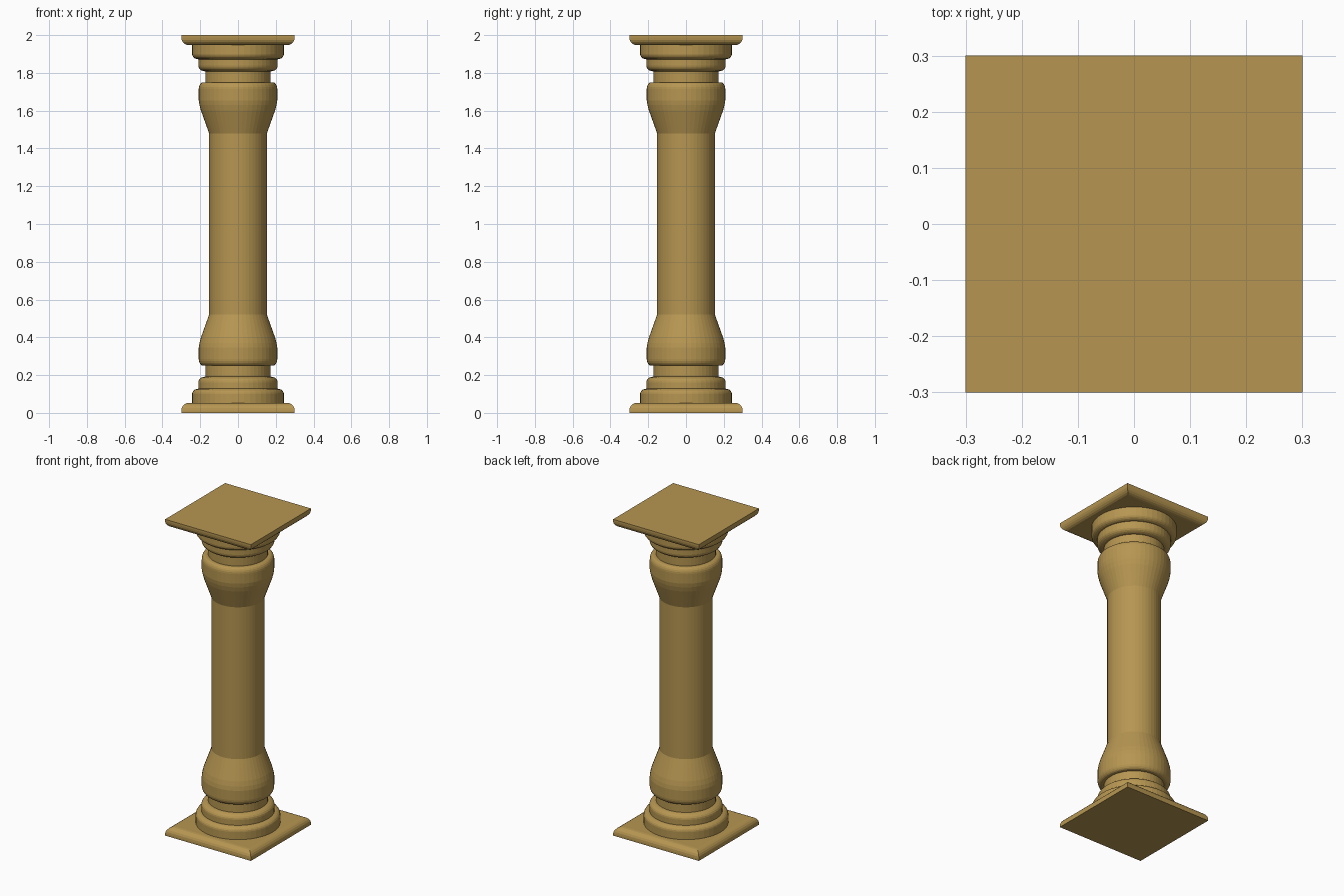
import bpy, bmesh, math

cube = bpy.data.objects.get("Cube")
if cube:
    bpy.data.objects.remove(cube, do_unlink=True)

HEIGHT = 2.0

stone = bpy.data.materials.new("sandstone")
stone.use_nodes = True
colour = (0.47, 0.305, 0.083, 1)
stone.diffuse_color = colour
stone.node_tree.nodes["Principled BSDF"].inputs["Base Color"].default_value = colour


def arc(r0, z0, r1, z1, steps=5):
    """Quarter round from a vertical side at (r0, z0) to a flat edge at (r1, z1)."""
    angles = [math.pi / 2 * i / steps for i in range(steps + 1)]
    return [(r1 + (r0 - r1) * math.cos(a), z0 + (z1 - z0) * math.sin(a)) for a in angles]


def turned(name, profile, sides=48, flip=False):
    """Capped solid from (radius, height) points; four sides give a square slab."""
    square = sides == 4
    scale = math.sqrt(2) if square else 1
    turn = math.pi / 4 if square else 0
    bm = bmesh.new()
    rings = []
    for r, z in profile:
        z = HEIGHT - z if flip else z
        ring = []
        for i in range(sides):
            a = turn + math.tau * i / sides
            ring.append(bm.verts.new((r * scale * math.cos(a), r * scale * math.sin(a), z)))
        rings.append(ring)
    for low, high in zip(rings, rings[1:]):
        for i in range(sides):
            j = (i + 1) % sides
            bm.faces.new((low[i], low[j], high[j], high[i]))
    bm.faces.new(rings[0])
    bm.faces.new(rings[-1])
    bmesh.ops.recalc_face_normals(bm, faces=bm.faces)
    mesh = bpy.data.meshes.new(name)
    bm.to_mesh(mesh)
    bm.free()
    mesh.materials.append(stone)
    obj = bpy.data.objects.new(name, mesh)
    bpy.context.collection.objects.link(obj)


# Mouldings, measured outwards from either end of the column
slab = [(0.3, 0)] + arc(0.3, 0.012, 0.26, 0.053)
wide_ring = [(0.243, 0.05)] + arc(0.243, 0.1, 0.21, 0.128)
narrow_ring = [(0.21, 0.125)] + arc(0.21, 0.162, 0.172, 0.192)
neck = [(0.172, 0.188), (0.172, 0.255)]
bulb = arc(0.208, 0.285, 0.184, 0.25)[::-1] + [
    (0.208, 0.345), (0.204, 0.37), (0.196, 0.4), (0.153, 0.52)]

for end, flip in (("base", False), ("capital", True)):
    turned(end + "_slab", slab, sides=4, flip=flip)
    turned(end + "_wide_ring", wide_ring, flip=flip)
    turned(end + "_narrow_ring", narrow_ring, flip=flip)
    turned(end + "_neck", neck, flip=flip)
    turned(end + "_bulb", bulb, flip=flip)

# Plain shaft between the two bulbs
turned("shaft", [(0.153, 0.52), (0.153, HEIGHT - 0.52)])
